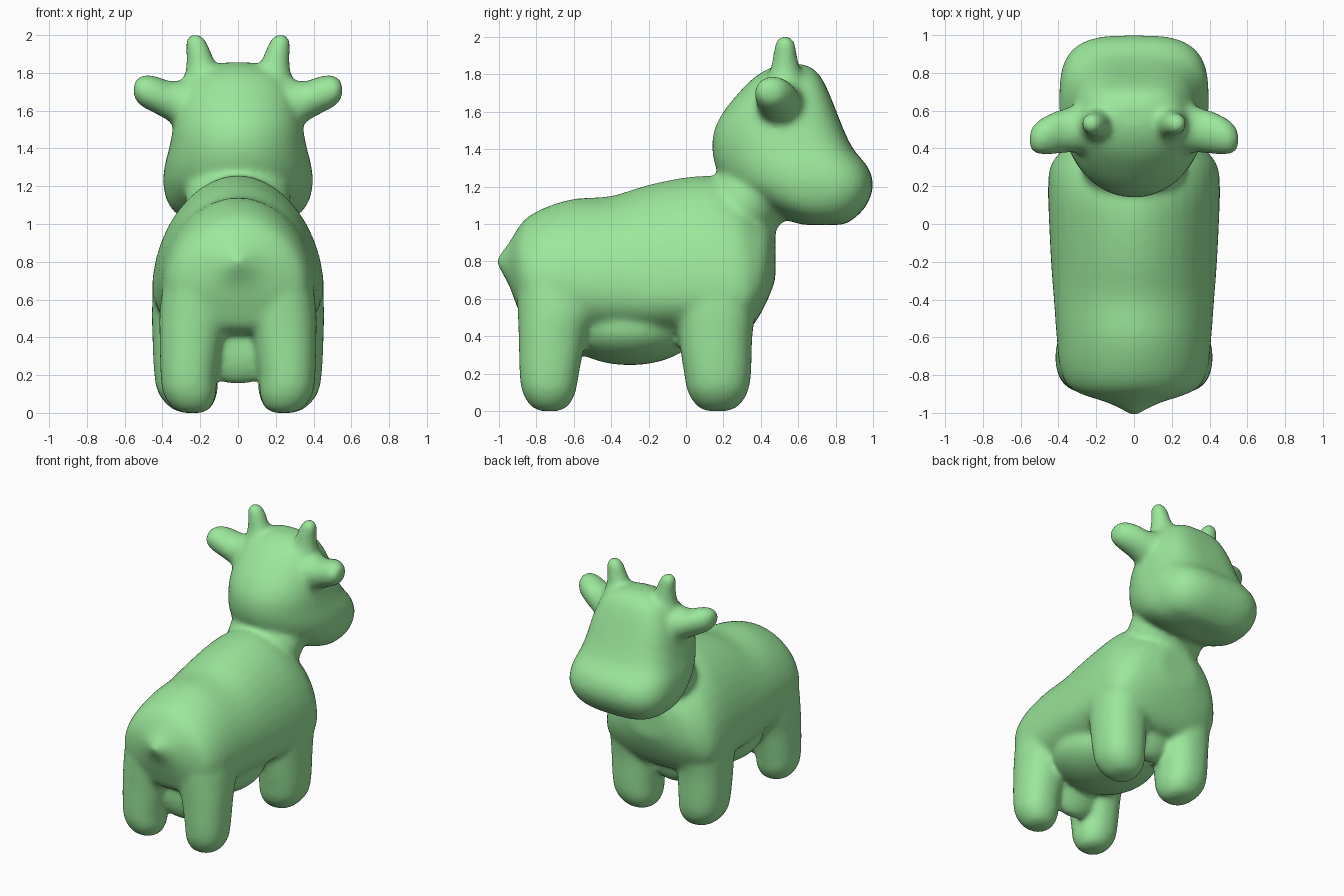
import bpy, bmesh, math
from mathutils import Matrix

bm = bmesh.new()
N = 40


def resample(secs, k=4):
    """Catmull-Rom interpolation of the section parameters."""
    out = []
    for i in range(len(secs) - 1):
        p0, p1 = secs[max(i - 1, 0)], secs[i]
        p2, p3 = secs[i + 1], secs[min(i + 2, len(secs) - 1)]
        for j in range(k):
            t = j / k
            out.append([0.5 * (2 * b + (c - a) * t + (2 * a - 5 * b + 4 * c - d) * t * t
                               + (3 * b - a - 3 * c + d) * t ** 3)
                        for a, b, c, d in zip(p0, p1, p2, p3)])
    out.append(list(secs[-1]))
    return out


def loft(secs, place, plo=2.0, phi=2.0):
    """Each section: (t, u centre, u half width, v low, v middle, v high)."""
    rings = []
    for t, uc, uw, lo, mid, hi in resample(secs):
        ring = []
        for i in range(N):
            a = 2 * math.pi * i / N
            c, s = math.cos(a), math.sin(a)
            e = 2 / (phi if s > 0 else plo)
            u = uc + uw * math.copysign(abs(c) ** e, c)
            v = mid + (hi - mid if s > 0 else lo - mid) * abs(s) ** e
            ring.append(bm.verts.new(place(t, u, v)))
        rings.append(ring)
    for a, b in zip(rings, rings[1:]):
        for i in range(N):
            j = (i + 1) % N
            bm.faces.new((a[i], a[j], b[j], b[i]))
    bm.faces.new(rings[0])
    bm.faces.new(rings[-1])


def blob(c, r, tilt=0):
    m = Matrix.Translation(c) @ Matrix.Rotation(tilt, 4, 'X') @ Matrix.Diagonal((*r, 1))
    bmesh.ops.create_uvsphere(bm, u_segments=32, v_segments=20, radius=1, matrix=m)


# torso, from tail tip to chest
loft([(-1.01, 0, .02, .78, .80, .82), (-.95, 0, .13, .68, .79, .895),
      (-.90, 0, .28, .55, .75, .975), (-.85, 0, .355, .45, .70, 1.035),
      (-.75, 0, .395, .41, .68, 1.09), (-.60, 0, .41, .40, .68, 1.135),
      (-.40, 0, .425, .39, .68, 1.15), (-.20, 0, .44, .39, .65, 1.21),
      (0, 0, .45, .40, .65, 1.25), (.15, 0, .455, .40, .65, 1.255),
      (.28, 0, .45, .40, .64, 1.20), (.36, 0, .41, .46, .66, 1.12),
      (.43, 0, .32, .58, .74, 1.05), (.478, 0, .15, .70, .82, .98)],
     lambda t, u, v: (u, t, v), plo=2.4, phi=1.9)

# neck
blob((0, .335, 1.13), (.28, .215, .32), -.68)

# head, from chin to crown
loft([(.995, 0, .15, .62, .74, .84), (1.03, 0, .29, .52, .70, .90),
      (1.10, 0, .365, .38, .66, .965), (1.20, 0, .395, .22, .65, 1.0),
      (1.30, 0, .39, .16, .60, .975), (1.40, 0, .365, .14, .54, .895),
      (1.50, 0, .345, .15, .50, .845), (1.60, 0, .325, .20, .50, .805),
      (1.70, 0, .29, .28, .51, .765), (1.78, 0, .24, .36, .53, .725),
      (1.83, 0, .16, .44, .55, .68), (1.855, 0, .07, .51, .57, .62)],
     lambda t, u, v: (u, v, t), plo=2.0, phi=3.2)

# belly bulge and webs between the legs
blob((0, -.30, .45), (.36, .37, .205))
blob((0, -.66, .34), (.22, .09, .19))
blob((0, .14, .43), (.22, .11, .19))

for s in (1, -1):
    # front leg
    loft([(.0, .24 * s, .05, .11, .165, .22), (.025, .25 * s, .105, .06, .165, .28),
          (.10, .265 * s, .155, .01, .17, .33), (.20, .275 * s, .168, -.01, .17, .348),
          (.40, .275 * s, .178, -.04, .17, .355), (.60, .265 * s, .188, -.06, .17, .375),
          (.80, .24 * s, .17, 0, .17, .34), (.92, .2 * s, .1, .1, .17, .24)],
         lambda t, u, v: (u, v, t), 2.3, 2.3)
    # rear leg
    loft([(.0, .24 * s, .05, -.78, -.73, -.68), (.025, .245 * s, .1, -.83, -.73, -.63),
          (.10, .255 * s, .14, -.875, -.73, -.59), (.20, .26 * s, .15, -.89, -.73, -.572),
          (.40, .245 * s, .17, -.895, -.72, -.53), (.53, .225 * s, .19, -.90, -.70, -.48),
          (.65, .22 * s, .18, -.90, -.70, -.46), (.80, .21 * s, .15, -.88, -.68, -.48),
          (.9, .2 * s, .1, -.8, -.68, -.55)],
         lambda t, u, v: (u, v, t), 2.2, 2.2)
    # ear
    loft([(.18, .52, .16, 1.44, 1.62, 1.79), (.28, .51, .135, 1.49, 1.635, 1.765),
          (.36, .495, .118, 1.54, 1.655, 1.757), (.43, .48, .112, 1.58, 1.685, 1.782),
          (.50, .46, .093, 1.615, 1.705, 1.79), (.54, .45, .065, 1.65, 1.71, 1.765),
          (.555, .445, .03, 1.68, 1.71, 1.74)],
         lambda t, u, v: (t * s, u, v))
    # horn
    loft([(1.74, .17, .13, .41, .53, .65), (1.82, .188, .088, .447, .53, .613),
          (1.90, .206, .068, .465, .53, .595), (1.96, .22, .058, .472, .53, .588),
          (1.995, .226, .035, .495, .53, .565), (2.007, .227, .015, .515, .53, .545)],
         lambda t, u, v: (u * s, v, t))

bmesh.ops.recalc_face_normals(bm, faces=bm.faces)
me = bpy.data.meshes.new("calf")
bm.to_mesh(me)
bm.free()
calf = bpy.data.objects.new("calf", me)
bpy.context.collection.objects.link(calf)
bpy.context.view_layer.objects.active = calf
calf.select_set(True)

# fuse all parts into one soft skin
rm = calf.modifiers.new("fuse", 'REMESH')
rm.mode = 'VOXEL'
rm.voxel_size = .018
rm.use_smooth_shade = True
sm = calf.modifiers.new("soften", 'SMOOTH')
sm.factor = .5
sm.iterations = 14
for m in ("fuse", "soften"):
    bpy.ops.object.modifier_apply(modifier=m)
bpy.ops.object.shade_smooth()

mat = bpy.data.materials.new("green")
mat.diffuse_color = (.33, .8, .33, 1)
calf.data.materials.clear()
calf.data.materials.append(mat)
